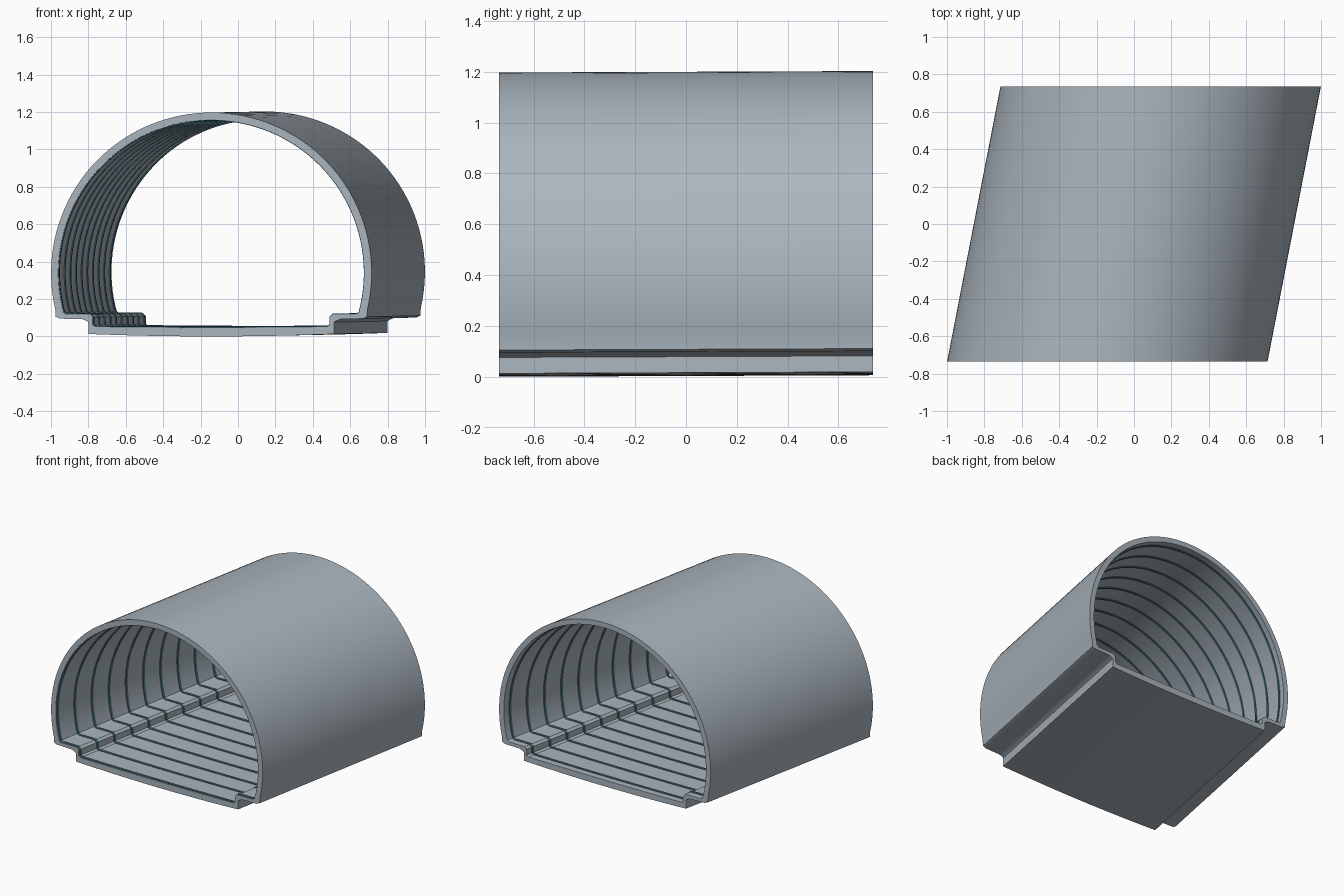
import bpy, bmesh, math
from mathutils import Vector

if "Cube" in bpy.data.objects:
    bpy.data.objects.remove(bpy.data.objects["Cube"])

HALF_LEN = 0.735      # half the tunnel length along y
SKEW = 0.1939         # sideways drift per unit of y
RISE = 0.004          # slight climb per unit of y
ARCH_Z = 0.340        # height of the arch centre


def material(name, rgb):
    m = bpy.data.materials.new(name)
    m.diffuse_color = (*rgb, 1)
    m.use_nodes = True
    m.node_tree.nodes["Principled BSDF"].inputs["Base Color"].default_value = m.diffuse_color
    return m


concrete = material("blue grey concrete", (0.40, 0.46, 0.51))
seal = material("teal seal", (0.07, 0.17, 0.215))


def section(radius, floor_half, floor_z, sag, corners):
    """Closed symmetric cross-section: floor, stepped ledge, round arch."""
    n_floor, n_arch = 8, 36
    half = [(floor_half * i / n_floor, floor_z + sag * (i / n_floor) ** 2)
            for i in range(n_floor + 1)]
    half += corners
    for i in range(n_arch + 1):
        a = math.radians(-13 + 103 * i / n_arch)
        half.append((radius * math.cos(a), ARCH_Z + radius * math.sin(a)))
    return half + [(-x, z) for x, z in reversed(half[1:-1])]


def offset(loop, d):
    """Move a counter-clockwise loop inwards by d."""
    out = []
    for i, p in enumerate(loop):
        a, b, c = Vector(loop[i - 1]), Vector(p), Vector(loop[(i + 1) % len(loop)])
        e, f = (b - a).normalized(), (c - b).normalized()
        n1, n2 = Vector((-e.y, e.x)), Vector((-f.y, f.x))
        q = b + (n1 + n2) * d / (1 + n1.dot(n2))
        out.append((q.x, q.y))
    return out


def hollow_ring(name, outer, inner, y0, y1, mat):
    """Skewed tube between two matching loops, closed at both ends."""
    bm = bmesh.new()
    rings = []
    for loop, y in ((outer, y0), (outer, y1), (inner, y1), (inner, y0)):
        rings.append([bm.verts.new((x + SKEW * y, y, z + RISE * (y + HALF_LEN)))
                      for x, z in loop])
    n = len(outer)
    for k in range(4):
        a, b = rings[k], rings[(k + 1) % 4]
        for i in range(n):
            j = (i + 1) % n
            bm.faces.new((a[i], a[j], b[j], b[i]))
    bmesh.ops.recalc_face_normals(bm, faces=bm.faces)
    mesh = bpy.data.meshes.new(name)
    bm.to_mesh(mesh)
    bm.free()
    mesh.materials.append(mat)
    ob = bpy.data.objects.new(name, mesh)
    bpy.context.collection.objects.link(ob)
    bpy.ops.object.select_all(action='DESELECT')
    ob.select_set(True)
    bpy.context.view_layer.objects.active = ob
    bpy.ops.object.shade_smooth_by_angle(angle=math.radians(25))
    return ob


# Outer and inner cross-sections of the shell
outer = section(0.857, 0.657, 0.0, 0.013,
                [(0.657, 0.034), (0.657, 0.076), (0.668, 0.083),
                 (0.69, 0.092), (0.81, 0.095), (0.832, 0.105)])
inner = section(0.819, 0.620, 0.046, 0.004,
                [(0.634, 0.060), (0.635, 0.102), (0.650, 0.117),
                 (0.70, 0.118), (0.775, 0.118), (0.790, 0.127)])
hollow_ring("tunnel_shell", outer, inner, -HALF_LEN, HALF_LEN, concrete)

# Thin seal ribs running all the way round the inside
COUNT, WIDTH = 10, 0.017
FIRST, LAST = -0.720, 0.680
rib_out, rib_in = offset(inner, -0.004), offset(inner, 0.005)
for k in range(COUNT):
    y = FIRST + (LAST - FIRST) * k / (COUNT - 1)
    hollow_ring(f"seal_rib_{k + 1}", rib_out, rib_in, y - WIDTH / 2, y + WIDTH / 2, seal)
